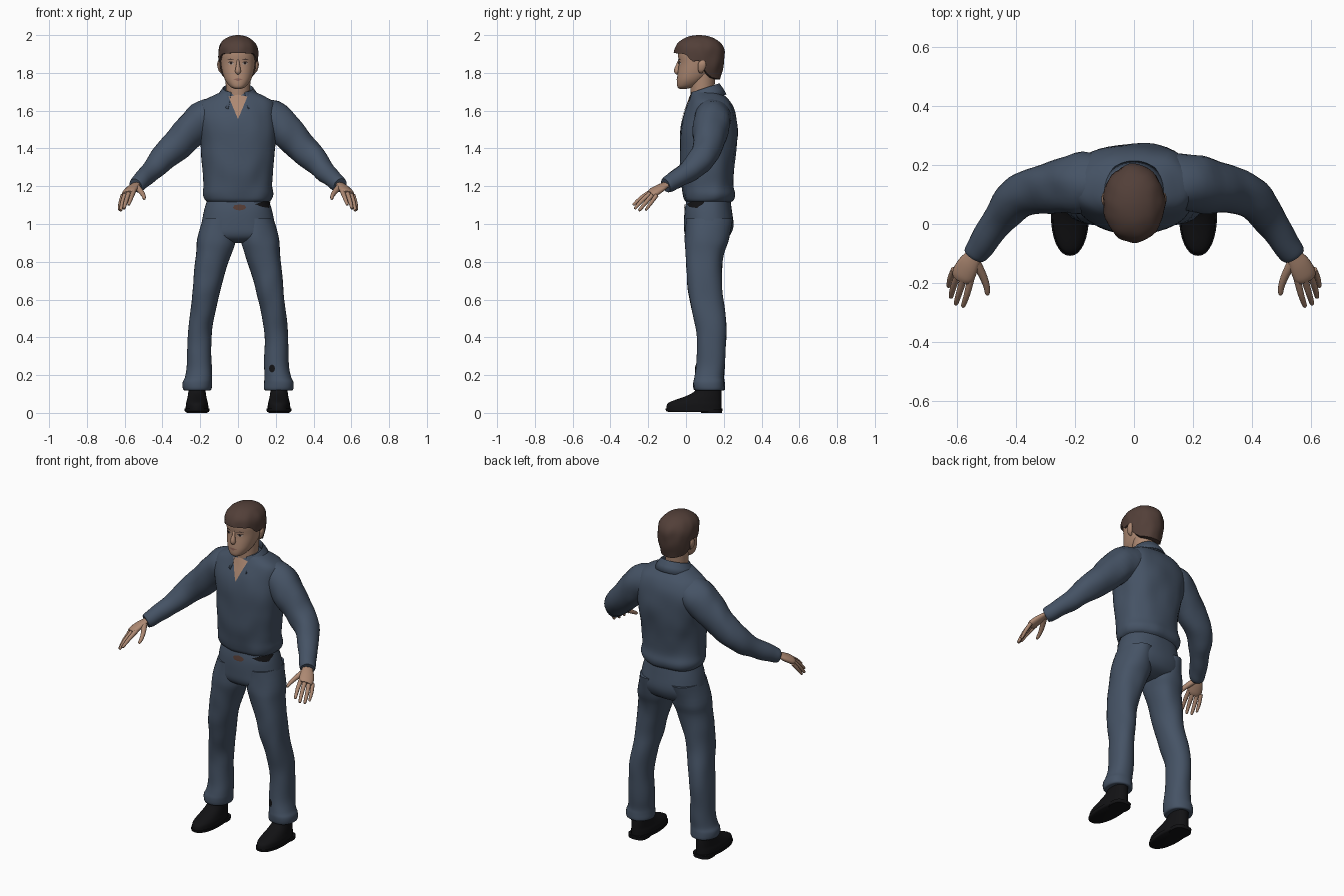
import bpy, bmesh, math
from mathutils import Vector, noise
from mathutils.bvhtree import BVHTree

if "Cube" in bpy.data.objects:
    bpy.data.objects.remove(bpy.data.objects["Cube"])


def material(name, *rgb):
    m = bpy.data.materials.new(name)
    m.use_nodes = True
    m.diffuse_color = (*rgb, 1)
    bsdf = m.node_tree.nodes["Principled BSDF"]
    bsdf.inputs["Base Color"].default_value = (*rgb, 1)
    bsdf.inputs["Roughness"].default_value = 0.9
    return m


CLOTH = material("slate blue cloth", .06, .086, .13)
SKIN = material("skin", .42, .25, .17)
HAIR = material("brown hair", .085, .05, .04)
BLACK = material("black leather", .006, .006, .007)
DARK = material("dark eye", .02, .013, .012)
LIPS = material("lips", .27, .13, .1)
WHITE = material("eye white", .45, .38, .34)
BROWN = material("brown buckle", .09, .045, .035)


def finish(name, verts, faces, mat, closed=True):
    me = bpy.data.meshes.new(name)
    me.from_pydata([tuple(v) for v in verts], [], faces)
    bm = bmesh.new()
    bm.from_mesh(me)
    if closed:
        bmesh.ops.recalc_face_normals(bm, faces=bm.faces)
    bm.to_mesh(me)
    bm.free()
    me.materials.append(mat)
    ob = bpy.data.objects.new(name, me)
    bpy.context.collection.objects.link(ob)
    bpy.ops.object.select_all(action='DESELECT')
    ob.select_set(True)
    bpy.context.view_layer.objects.active = ob
    bpy.ops.object.shade_smooth_by_angle(angle=math.radians(50))
    return ob


def spline(rows, steps):
    """Smoothly interpolate rows of numbers."""
    out = []
    for i in range(len(rows) - 1):
        a, b, c, d = (rows[max(0, min(len(rows) - 1, i + k))] for k in (-1, 0, 1, 2))
        for s in range(steps):
            t = s / steps
            out.append([q + t * ((r - p) / 2 + t * (p - 2.5 * q + 2 * r - e / 2
                        + t * (1.5 * (q - r) + (e - p) / 2)))
                        for p, q, r, e in zip(a, b, c, d)])
    return out + [list(rows[-1])]


def skin_rings(name, rings, mat):
    n = len(rings[0])
    verts = [v for ring in rings for v in ring]
    faces = [(j * n + i, j * n + (i + 1) % n, (j + 1) * n + (i + 1) % n, (j + 1) * n + i)
             for j in range(len(rings) - 1) for i in range(n)]
    faces += [tuple(range(n)), tuple(range(len(verts) - n, len(verts)))]
    return finish(name, verts, faces, mat)


def circle(n, p=2.0):
    for i in range(n):
        t = 2 * math.pi * i / n
        c, s = math.cos(t), math.sin(t)
        yield (math.copysign(abs(c) ** (2 / p), c), math.copysign(abs(s) ** (2 / p), s))


def fold(point, amount):
    return 1 + amount * noise.noise(Vector((point.x * 13, point.y * 13, point.z * 8)))


def stack(name, rows, mat, side=1, p=2.0, n=32, steps=4, wrinkle=0.0):
    """Horizontal rings: height, centre x, half width, front y, back y."""
    rings = []
    for z, cx, rx, yf, yb in spline(rows, steps):
        ring = []
        for c, s in circle(n, p):
            mid = Vector((cx * side, (yf + yb) / 2, z))
            off = Vector((c * rx, s * (yb - yf) / 2, 0))
            ring.append(mid + off * fold(mid + off, wrinkle))
        rings.append(ring)
    return skin_rings(name, rings, mat)


def tube(name, rows, mat, across, side=1, flat=1.0, n=16, steps=4, wrinkle=0.0):
    """Rings square to a path: x, y, z, radius."""
    rows = spline(rows, steps)
    pts = [Vector((r[0] * side, r[1], r[2])) for r in rows]
    wide = Vector((across[0] * side, across[1], across[2]))
    rings = []
    for i, q in enumerate(pts):
        t = (pts[min(i + 1, len(pts) - 1)] - pts[max(i - 1, 0)]).normalized()
        u = (wide - t * wide.dot(t)).normalized()
        v = t.cross(u)
        offs = [(u * c + v * s * flat) * rows[i][3] for c, s in circle(n)]
        rings.append([q + o * fold(q + o, wrinkle) for o in offs])
    return skin_rings(name, rings, mat)


def patch(name, target, outline, mat, lift=.003):
    """Thin plate laid over the front of a part; outline is x, z points."""
    me = target.data
    tree = BVHTree.FromPolygons([v.co for v in me.vertices], [p.vertices for p in me.polygons])
    pts = [Vector(p) for p in outline]
    edge = [a.lerp(b, k / 4) for a, b in zip(pts, pts[1:] + pts[:1]) for k in range(4)]
    mid = sum(pts, Vector((0, 0))) / len(pts)
    n, verts, faces = len(edge), [], []
    for f in (.02, .35, .7, 1):
        for e in edge:
            q = mid.lerp(e, f)
            hit = tree.ray_cast(Vector((q.x, -1, q.y)), Vector((0, 1, 0)))[0]
            verts.append((q.x, (hit.y if hit else .1) - lift, q.y))
    for j in range(3):
        for i in range(n):
            k = (i + 1) % n
            faces.append((j * n + i, (j + 1) * n + i, (j + 1) * n + k, j * n + k))
    faces.append(tuple(range(n)))
    return finish(name, verts, faces, mat, closed=True)


def oval(x, z, rx, rz, n=8):
    return [(x + rx * c, z + rz * s) for c, s in circle(n)]


# Shirt body, hips
shirt = stack("shirt", [
    (1.115, 0, .16, .005, .235), (1.13, 0, .178, -.008, .252), (1.16, 0, .187, -.015, .258),
    (1.21, 0, .18, -.022, .248), (1.3, 0, .186, -.035, .255), (1.4, 0, .196, -.035, .268),
    (1.5, 0, .21, -.03, .275), (1.58, 0, .212, -.01, .265), (1.64, 0, .195, .012, .24),
    (1.675, 0, .14, .025, .21), (1.7, 0, .085, .035, .175), (1.71, 0, .05, .05, .15)],
    CLOTH, p=2.3, n=48, wrinkle=.05)
hips = stack("trouser_hips", [
    (1.15, 0, .155, .01, .23), (1.08, 0, .178, -.006, .242), (1.0, 0, .192, -.01, .252),
    (.95, 0, .198, -.008, .238), (.92, 0, .17, .01, .21), (.9, 0, .07, .05, .16)],
    CLOTH, p=2.3, n=48, wrinkle=.02)

# Neck, head, nose
stack("neck", [(1.6, 0, .06, .03, .15), (1.68, 0, .062, .024, .15), (1.74, 0, .065, .022, .152),
               (1.82, 0, .07, .02, .16)], SKIN)
head = stack("head", [
    (1.715, 0, .016, -.034, .0), (1.728, 0, .042, -.046, .05), (1.76, 0, .067, -.048, .1),
    (1.8, 0, .082, -.044, .14), (1.85, 0, .091, -.038, .165), (1.9, 0, .094, -.042, .18),
    (1.95, 0, .085, -.03, .17), (1.985, 0, .04, .02, .12)], SKIN, p=2.2, n=48)
tube("nose", [(0, -.034, 1.868, .006), (0, -.042, 1.845, .009), (0, -.048, 1.82, .014),
              (0, -.046, 1.805, .015), (0, -.038, 1.798, .007)], SKIN, (1, 0, 0))

# Hair cap with a hairline that drops from fringe to nape
HAIRLINE = [(-1, 1.905), (-.55, 1.9), (-.3, 1.86), (0, 1.865), (.3, 1.8), (.6, 1.775), (1, 1.765)]


def hairline(s):
    for (a, za), (b, zb) in zip(HAIRLINE, HAIRLINE[1:]):
        if s <= b:
            return za + (zb - za) * (s - a) / (b - a)
    return HAIRLINE[-1][1]


hair_rings = []
for j in range(-1, 17):
    ring = []
    for c, s in circle(48):
        low = hairline(s)
        z = low + (2.0 - low) * math.sin(max(j, 0) / 16 * math.pi / 2)
        if z > 1.9:
            r = math.sqrt(max(.0004, 1 - ((z - 1.9) / .1) ** 2.4))
        else:
            r = 1 - .16 * ((1.9 - z) / .13) ** 2
        if j < 0:
            r *= .6
        q = Vector((.106 * c * r, .07 + .134 * s * r, z))
        grow = fold(q * 2, .05)
        ring.append(Vector((q.x * grow, .07 + (q.y - .07) * grow, z)))
    hair_rings.append(ring)
skin_rings("hair", hair_rings, HAIR)

# Face details
patch("mouth", head, [(-.026, 1.766), (0, 1.772), (.026, 1.766), (0, 1.757)], LIPS)
for side, label in ((1, "left"), (-1, "right")):
    patch(label + "_eye", head, oval(side * .037, 1.85, .015, .006), WHITE)
    patch(label + "_pupil", head, oval(side * .037, 1.851, .008, .006), DARK, .005)
    patch(label + "_lid", head, oval(side * .038, 1.857, .017, .0025), DARK, .005)
    patch(label + "_brow", head, [(side * x, z) for x, z in (
        (.016, 1.868), (.04, 1.876), (.062, 1.867), (.04, 1.869))], HAIR, .004)
    tube(label + "_ear", [(.086, .078, 1.8, .008), (.097, .08, 1.815, .016),
                          (.102, .085, 1.845, .021), (.1, .09, 1.865, .012)],
         SKIN, (0, 1, 0), side, flat=.4)

# Open neck and folded collar
patch("open_neck", shirt, [(0, 1.555), (.05, 1.675), (0, 1.685), (-.05, 1.675)], SKIN, .005)
verts, faces, count = [], [], 40
for i in range(count + 1):
    t = math.radians(-90 + 27 + (360 - 54) * i / count)
    c, s = math.cos(t), math.sin(t)
    drop = .05 * max(0, -s - .3)
    for rad, z in ((.07, 1.69), (.08, 1.717 + .025 * s), (.098, 1.69 + .025 * s - drop),
                   (.115, 1.66 + .025 * s - drop)):
        verts.append((rad * c, .1 + rad * s * .97, z))
for i in range(count):
    for k in range(3):
        a = i * 4 + k
        faces.append((a, a + 4, a + 5, a + 1))
collar = finish("collar", verts, faces, CLOTH)
thick = collar.modifiers.new("thickness", 'SOLIDIFY')
thick.thickness = .006
thick.offset = 0

# Arms, hands, legs and shoes
ACROSS = (.06, .035, -.015)
FINGERS = {
    "index_finger": [(.553, -.185, 1.172, .013), (.565, -.235, 1.14, .011), (.578, -.275, 1.105, .008)],
    "middle_finger": [(.578, -.185, 1.165, .013), (.592, -.232, 1.125, .011), (.603, -.268, 1.085, .008)],
    "ring_finger": [(.597, -.172, 1.16, .012), (.612, -.212, 1.115, .011), (.62, -.245, 1.075, .008)],
    "little_finger": [(.61, -.155, 1.153, .011), (.623, -.185, 1.112, .01), (.628, -.21, 1.078, .007)],
    "thumb": [(.54, -.125, 1.2, .018), (.514, -.172, 1.172, .014), (.5, -.21, 1.15, .011),
              (.497, -.235, 1.135, .008)]}
for side, label in ((1, "left_"), (-1, "right_")):
    tube(label + "sleeve", [
        (.08, .14, 1.585, .08), (.17, .14, 1.56, .1), (.25, .13, 1.495, .093),
        (.33, .115, 1.41, .08), (.4, .085, 1.345, .071), (.455, .02, 1.283, .058),
        (.51, -.06, 1.232, .047), (.535, -.095, 1.21, .043), (.543, -.107, 1.204, .038)],
        CLOTH, (0, 1, 0), side, n=28, wrinkle=.11)
    tube(label + "palm", [
        (.53, -.085, 1.215, .028), (.545, -.112, 1.205, .03), (.562, -.14, 1.188, .038),
        (.578, -.172, 1.168, .041), (.584, -.188, 1.158, .034)], SKIN, ACROSS, side, flat=.5)
    for finger, path in FINGERS.items():
        x, y, z, r = path[-1]
        tip = [(x + .001, y - .004, z - .004, r * .45)]
        tube(label + finger, path + tip, SKIN, ACROSS, side, n=10)
    stack(label + "trouser_leg", [
        (1.03, .1, .085, .0, .245), (.92, .112, .102, -.007, .225), (.85, .126, .096, -.003, .2),
        (.75, .15, .083, .004, .19), (.65, .168, .074, .01, .19), (.55, .185, .067, .03, .205),
        (.45, .2, .063, .05, .212), (.35, .205, .063, .06, .21), (.25, .205, .067, .055, .205),
        (.19, .21, .071, .045, .2), (.16, .216, .077, .04, .203), (.122, .216, .074, .046, .203),
        (.12, .216, .05, .07, .18)], CLOTH, side, p=2.2, wrinkle=.07)
    stack(label + "shoe", [
        (.018, .217, .06, -.104, .187), (.045, .217, .059, -.1, .188), (.062, .217, .055, -.075, .188),
        (.085, .217, .05, -.01, .188), (.11, .217, .046, .04, .187), (.15, .217, .044, .07, .185)],
        BLACK, side, p=2.2)
    stack(label + "shoe_sole", [(.004, .217, .06, -.09, .185), (.01, .217, .065, -.105, .192),
                                (.022, .217, .065, -.108, .192)], BLACK, side, p=2.2)
    stack(label + "shoe_heel", [(0, .217, .056, .08, .19), (.02, .217, .058, .078, .192)],
          BLACK, side, p=2.6)

# Waist and shin patches
patch("buckle_patch", hips, oval(.008, 1.088, .036, .016), BROWN, .005)
patch("hip_patch", hips, [(.09, 1.105), (.13, 1.118), (.172, 1.12), (.165, 1.085), (.13, 1.09)], BLACK, .005)
patch("shin_patch", bpy.data.objects["left_trouser_leg"], oval(.18, .235, .016, .022), BLACK, .005)
